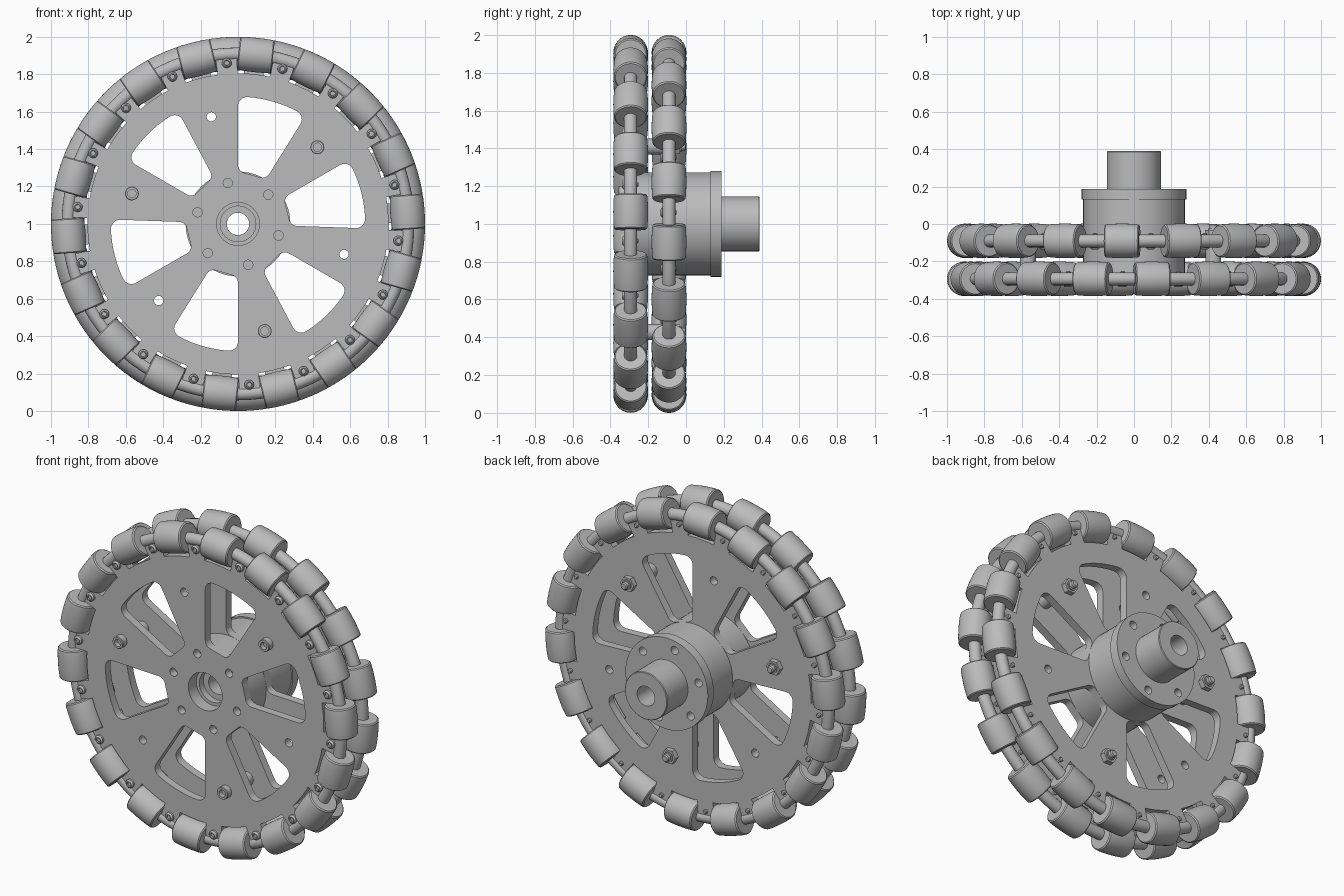
import bpy, bmesh
from math import sin, cos, pi, radians, sqrt
from mathutils import Matrix, Vector

if "Cube" in bpy.data.objects:
    bpy.data.objects.remove(bpy.data.objects["Cube"], do_unlink=True)

# Single grey finish
grey = bpy.data.materials.new("metal_grey")
grey.use_nodes = True
grey.diffuse_color = (0.5, 0.5, 0.5, 1)
grey.node_tree.nodes["Principled BSDF"].inputs["Base Color"].default_value = (0.5, 0.5, 0.5, 1)

CENTRE = Vector((0, 0, 1))
ALONG_Y = Matrix.Rotation(-pi / 2, 4, 'X')
ROLLER_R = 0.908
FRONT_Y, REAR_Y, HALF = -0.293, -0.09, 0.025
SPOKE = radians(44)


def polar(r, a, y=0):
    return CENTRE + Vector((r * cos(a), y, r * sin(a)))


def place(name, mesh, matrix):
    ob = bpy.data.objects.new(name, mesh)
    ob.matrix_world = matrix
    bpy.context.collection.objects.link(ob)
    return ob


def finish(mesh):
    mesh.materials.clear()
    mesh.materials.append(grey)
    mesh.shade_smooth()
    mesh.set_sharp_from_angle(angle=radians(32))
    return mesh


def lathe(name, profile, n=48):
    """Revolve (radius, height) points about local z; closed if it has a bore."""
    bm = bmesh.new()
    rings = [[bm.verts.new((r * cos(2 * pi * i / n), r * sin(2 * pi * i / n), h))
              for i in range(n)] for r, h in profile]
    pairs = list(zip(rings, rings[1:]))
    if min(r for r, h in profile) > 0:
        pairs.append((rings[-1], rings[0]))
    for a, b in pairs:
        for i in range(n):
            j = (i + 1) % n
            bm.faces.new((a[i], a[j], b[j], b[i]))
    bmesh.ops.remove_doubles(bm, verts=bm.verts[:], dist=1e-5)
    bmesh.ops.recalc_face_normals(bm, faces=bm.faces[:])
    mesh = bpy.data.meshes.new(name)
    bm.to_mesh(mesh)
    bm.free()
    return finish(mesh)


def circle(r, centre_r=0, a=0, n=32):
    return [(centre_r * cos(a) + r * cos(2 * pi * i / n),
             centre_r * sin(a) + r * sin(2 * pi * i / n)) for i in range(n)]


def window(mid, r0=0.275, r1=0.68, half=radians(16)):
    """Sector-shaped opening with rounded corners."""
    pts = []
    corners = [(r0, -1, 0.04, pi), (r1, -1, 0.05, 1.5 * pi),
               (r1, 1, 0.05, 0), (r0, 1, 0.04, 0.5 * pi)]
    for r, side, c, start in corners:
        rc = r + c if r == r0 else r - c
        for i in range(7):
            # inner-left and outer corners are swept in order around the sector
            t = start + i * pi / 12
            rr = rc + c * cos(t)
            pts.append((rr, mid + side * (half - c / rc) + c / rc * sin(t)))
        if r == r1 and side < 0:
            span = half - c / rc
            pts += [(r1, mid + span * k / 5) for k in range(-4, 5)]
    return [(r * cos(a), r * sin(a)) for r, a in pts]


def rim_outline(first_tab, r=0.805, tab_r=0.9, half=0.065):
    pts, step = [], radians(20)
    for k in range(18):
        a = first_tab + k * step
        pts += [(r, a - half), (tab_r, a - half), (tab_r, a + half)]
        pts += [(r, a + half + (step - 2 * half) * i / 6) for i in range(6)]
    return [(q * cos(a), q * sin(a)) for q, a in pts]


def plate(name, loops, y, half):
    """Flat plate with holes, filled from outline loops and extruded."""
    cu = bpy.data.curves.new(name, 'CURVE')
    cu.dimensions, cu.fill_mode, cu.extrude = '2D', 'BOTH', half
    for loop in loops:
        sp = cu.splines.new('POLY')
        sp.points.add(len(loop) - 1)
        for p, (u, v) in zip(sp.points, loop):
            p.co = (u, v, 0, 1)
        sp.use_cyclic_u = True
    tmp = bpy.data.objects.new(name + "_curve", cu)
    bpy.context.collection.objects.link(tmp)
    dg = bpy.context.evaluated_depsgraph_get()
    mesh = bpy.data.meshes.new_from_object(tmp.evaluated_get(dg))
    bpy.data.objects.remove(tmp, do_unlink=True)
    bm = bmesh.new()
    bm.from_mesh(mesh)
    bmesh.ops.remove_doubles(bm, verts=bm.verts[:], dist=1e-5)
    bmesh.ops.recalc_face_normals(bm, faces=bm.faces[:])
    bm.to_mesh(mesh)
    bm.free()
    return place(name, finish(mesh), Matrix.Translation(CENTRE + Vector((0, y, 0)))
                 @ Matrix.Rotation(pi / 2, 4, 'X'))


# Shared meshes: barrel roller, rim bolt, spacer bolt parts
L = 0.093
barrel = [(sqrt(1 - t * t) - ROLLER_R, t) for t in [L * k / 4 for k in range(-4, 5)]]
barrel[0], barrel[-1] = (barrel[0][0], -L + 0.006), (barrel[-1][0], L - 0.006)
roller_mesh = lathe("roller", [(0.03, -L), (0.081, -L)] + barrel + [(0.081, L), (0.03, L)], 40)
bolt_mesh = lathe("rim_bolt", [(0, -0.036), (0.012, -0.036), (0.013, -0.045), (0.018, -0.045),
                               (0.026, -0.036), (0.026, -0.024), (0.013, -0.024),
                               (0.013, 0.036), (0.009, 0.041), (0, 0.041)], 20)
head_mesh = lathe("spacer_bolt_head", [(0, -0.01), (0.022, -0.01), (0.022, -0.04),
                                       (0.034, -0.04), (0.037, -0.036), (0.037, 0)], 24)
spacer_mesh = lathe("spacer", [(0.02, -0.08), (0.042, -0.08), (0.042, 0.08), (0.02, 0.08)], 24)
nut_mesh = lathe("spacer_nut", [(0, 0), (0.046, 0), (0.046, 0.032), (0, 0.032)], 6)
tip_mesh = lathe("bolt_tip", [(0.03, 0), (0.03, 0.04), (0.022, 0.04), (0.022, 0.06),
                              (0.016, 0.066), (0.001, 0.066), (0.001, 0)], 20)

# Two wheel rows, the rear one turned by half a roller pitch
for row, y, roll0 in (("front", FRONT_Y, radians(4)), ("rear", REAR_Y, radians(14))):
    tab0 = roll0 + radians(10)
    loops = [rim_outline(tab0), circle(0.115)]
    for k in range(6):
        a = SPOKE + k * pi / 3
        loops += [window(a + pi / 6), circle(0.025, 0.225, a, 16)]
        if k % 2:
            loops.append(circle(0.025, 0.59, a, 16))
    plate(row + "_plate", loops, y, HALF)
    # Round axle ring threading the rollers
    axle = lathe(row + "_axle_ring", [(ROLLER_R + 0.035 * cos(t), 0.035 * sin(t))
                 for t in [2 * pi * i / 16 for i in range(16)]], 108)
    place(row + "_axle_ring", axle, Matrix.Translation(CENTRE + Vector((0, y, 0))) @ ALONG_Y)
    for k in range(18):
        a, b = roll0 + k * pi / 9, tab0 + k * pi / 9
        place(f"{row}_roller_{k + 1}", roller_mesh,
              Matrix.Translation(polar(ROLLER_R, a, y)) @ Matrix.Rotation(-a, 4, 'Y'))
        place(f"{row}_rim_bolt_{k + 1}", bolt_mesh,
              Matrix.Translation(polar(0.862, b, y)) @ ALONG_Y)

# Three bolts with spacers tying the plates together
for k in range(3):
    a = SPOKE + k * 2 * pi / 3
    for name, mesh, y in (("spacer_bolt_head", head_mesh, FRONT_Y - HALF),
                          ("spacer", spacer_mesh, (FRONT_Y + REAR_Y) / 2),
                          ("spacer_nut", nut_mesh, REAR_Y + HALF),
                          ("bolt_tip", tip_mesh, REAR_Y + HALF)):
        place(f"{name}_{k + 1}", mesh, Matrix.Translation(polar(0.59, a, y)) @ ALONG_Y)

# Hub body, drilled flange and shaft
AXIS = Matrix.Translation(CENTRE) @ ALONG_Y
place("hub_body", lathe("hub_body", [(0.115, -0.268), (0.272, -0.268), (0.272, 0.13), (0.06, 0.13),
                                     (0.06, -0.2), (0.095, -0.2), (0.095, -0.24),
                                     (0.115, -0.24)], 64), AXIS)
plate("hub_flange", [circle(0.28, n=64), circle(0.06)]
      + [circle(0.025, 0.225, SPOKE + k * pi / 3, 16) for k in range(6)], 0.159, 0.029)
place("shaft", lathe("shaft", [(0.06, 0.18), (0.145, 0.18), (0.145, 0.385), (0.141, 0.389),
                               (0.06, 0.389)], 48), AXIS)
